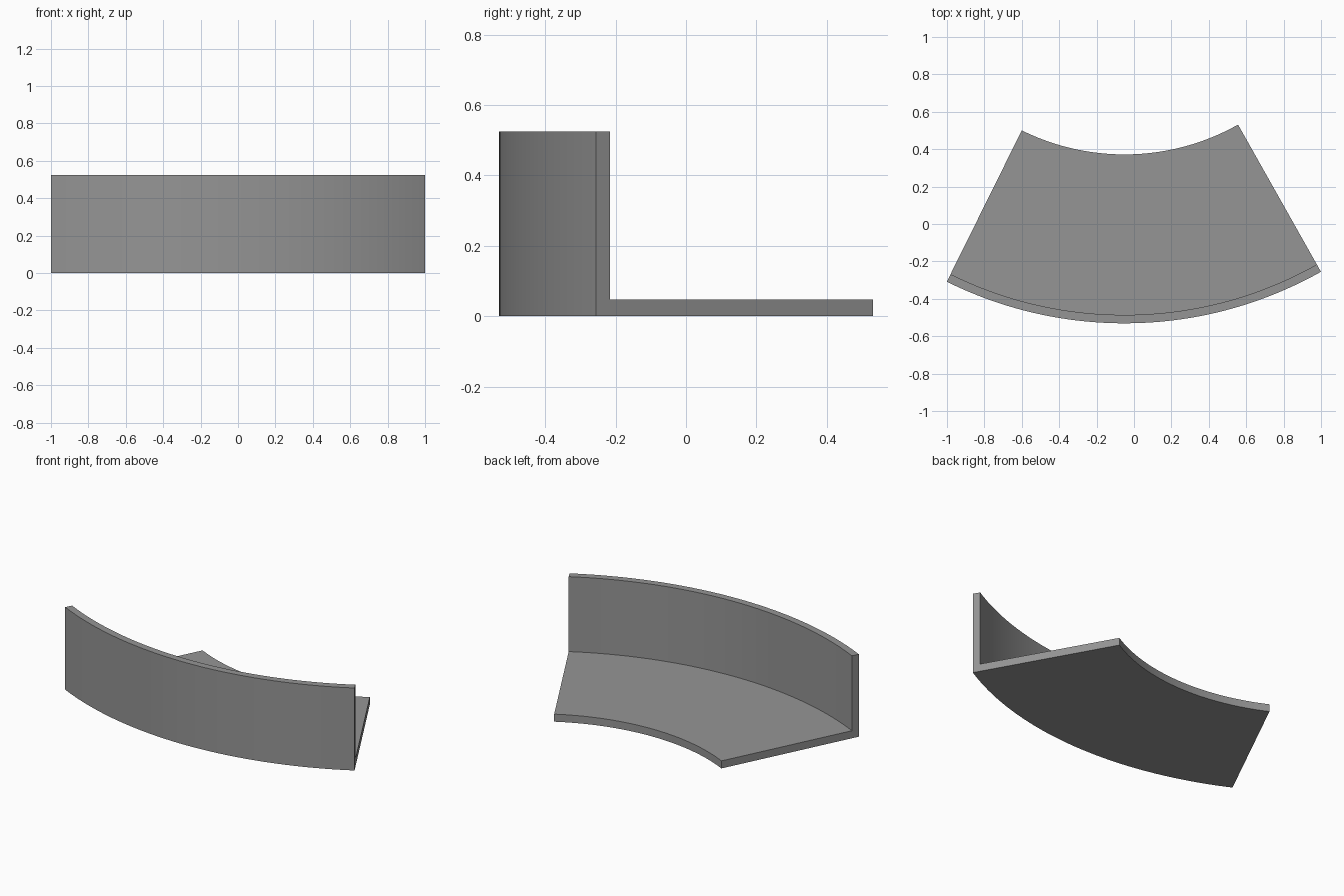
import bpy, bmesh, math

if "Cube" in bpy.data.objects:
    bpy.data.objects.remove(bpy.data.objects["Cube"])

# Arc centre, angular limits and L-shaped section (radius, height)
CX, CY = -0.051, 1.609
A0, A1 = math.radians(-26.35), math.radians(29.4)
SEGMENTS = 48
SECTION = [(1.237, 0), (2.14, 0), (2.14, 0.525),
           (2.095, 0.525), (2.095, 0.048), (1.237, 0.048)]

grey = bpy.data.materials.new("plain grey")
grey.diffuse_color = (0.3, 0.3, 0.3, 1)
grey.use_nodes = True
grey.node_tree.nodes["Principled BSDF"].inputs["Base Color"].default_value = grey.diffuse_color

# Curved floor and outer wall: section swept around the arc
bm = bmesh.new()
rings = []
for i in range(SEGMENTS + 1):
    a = A0 + (A1 - A0) * i / SEGMENTS
    rings.append([bm.verts.new((CX + r * math.sin(a), CY - r * math.cos(a), z))
                  for r, z in SECTION])
n = len(SECTION)
for p, q in zip(rings, rings[1:]):
    for k in range(n):
        m = (k + 1) % n
        bm.faces.new((p[k], p[m], q[m], q[k]))

# End caps: floor and wall in one L-shaped face
bm.faces.new(rings[0])
bm.faces.new(rings[-1])
bmesh.ops.recalc_face_normals(bm, faces=bm.faces)

mesh = bpy.data.meshes.new("curved_ledge")
bm.to_mesh(mesh)
bm.free()
mesh.materials.append(grey)
ledge = bpy.data.objects.new("curved_ledge", mesh)
bpy.context.collection.objects.link(ledge)

# Smooth the arc, keep the section corners sharp
bpy.context.view_layer.objects.active = ledge
ledge.select_set(True)
bpy.ops.object.shade_smooth_by_angle(angle=math.radians(30))
